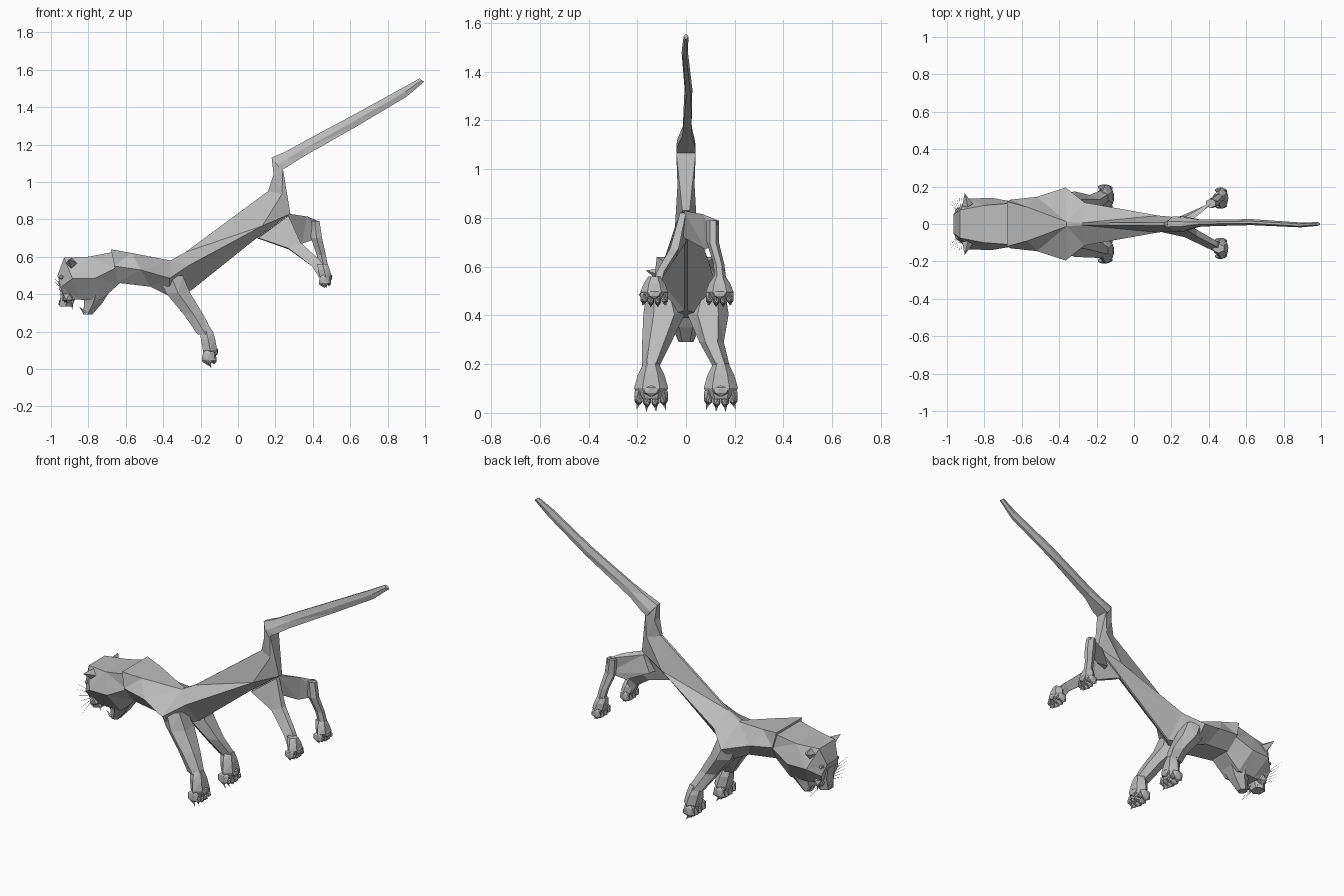
import bpy, bmesh, math
from mathutils import Vector

cube = bpy.data.objects.get("Cube")
if cube:
    bpy.data.objects.remove(cube)

fur = bpy.data.materials.new("plain grey")
fur.use_nodes = True
fur.diffuse_color = (0.5, 0.5, 0.5, 1)
fur.node_tree.nodes["Principled BSDF"].inputs["Base Color"].default_value = (0.5, 0.5, 0.5, 1)


def finish(bm, name):
    bmesh.ops.recalc_face_normals(bm, faces=bm.faces)
    mesh = bpy.data.meshes.new(name)
    bm.to_mesh(mesh)
    bm.free()
    mesh.materials.append(fur)
    obj = bpy.data.objects.new(name, mesh)
    bpy.context.collection.objects.link(obj)


def skin(bm, rings):
    """Join point rings into a closed, triangulated tube."""
    loops = [[bm.verts.new(p) for p in ring] for ring in rings]
    faces = []
    for a, b in zip(loops, loops[1:]):
        for i in range(len(a)):
            j = (i + 1) % len(a)
            faces.append(bm.faces.new((a[i], a[j], b[j], b[i])))
    faces += [bm.faces.new(loops[0]), bm.faces.new(loops[-1])]
    bmesh.ops.triangulate(bm, faces=faces)


def trunk_ring(xt, zt, wt, xb, zb, wb, wm, y=0, lift=0):
    """Six-sided section: top point, bottom point, half widths, height shift of the side ridge."""
    xm, zm = (xt + xb) / 2, (zt + zb) / 2 + lift
    right = [(xt, y - wt, zt), (xm, y - wm, zm), (xb, y - wb, zb)]
    left = [(x, 2 * y - py, z) for x, py, z in reversed(right)]
    return right + left


def limb_ring(x, y, z, rx, ry, sides=6):
    return [(x + rx * math.cos(t), y + ry * math.sin(t), z)
            for t in (math.tau * (i + 0.5) / sides for i in range(sides))]


def loft(name, rings):
    bm = bmesh.new()
    skin(bm, rings)
    finish(bm, name)


def spike(bm, base, tip, radius, sides=4):
    """Tapering point used for claws, teeth, ears and whiskers."""
    base, tip = Vector(base), Vector(tip)
    turn = (tip - base).to_track_quat("Z", "Y")
    rim = [bm.verts.new(base + turn @ Vector((radius * math.cos(t), radius * math.sin(t), 0)))
           for t in (math.tau * i / sides for i in range(sides))]
    top = bm.verts.new(tip)
    bm.faces.new(rim)
    for i in range(sides):
        bm.faces.new((rim[i], rim[(i + 1) % sides], top))


def ball(bm, centre, size):
    made = bmesh.ops.create_icosphere(bm, subdivisions=1, radius=1)["verts"]
    for v in made:
        v.co = Vector(centre) + Vector(a * b for a, b in zip(v.co, size))


def paw(name, x, y, z, s, h):
    """Hanging paw of width scale s and height h: wrist, four clawed toes, pads."""
    bm = bmesh.new()
    skin(bm, [limb_ring(x - .02 * s, y, z + h, .040 * s, .030 * s),
              limb_ring(x - .01 * s, y, z + .77 * h, .044 * s, .054 * s),
              limb_ring(x, y, z + .5 * h, .044 * s, .070 * s),
              limb_ring(x, y, z + .28 * h, .030 * s, .050 * s)])
    for i in range(4):
        off = (i - 1.5) * .035 * s
        drop = abs(i - 1.5) * .008 * s
        ball(bm, (x - .008 * s, y + off, z + .27 * h + drop), (.040 * s, .019 * s, .042 * s))
        ball(bm, (x + .022 * s, y + off * .9, z + .2 * h + drop), (.016 * s, .014 * s, .02 * s))
        spike(bm, (x - .01 * s, y + off, z + .14 * h + drop), (x + .01 * s, y + off * 1.15, z + drop), .009 * s)
    ball(bm, (x + .03 * s, y, z + .45 * h), (.016 * s, .04 * s, .026 * s))
    finish(bm, name)


# Neck, chest, waist, rump
loft("body", [trunk_ring(*r) for r in (
    (-.68, .64, .12, -.64, .46, .07, .13),
    (-.57, .62, .09, -.47, .44, .08, .145),
    (-.36, .58, .012, -.37, .39, .10, .195),
    (-.28, .625, .006, -.25, .42, .006, .115, 0, .03),
    (.16, .95, .008, .10, .70, .006, .045, 0, -.06),
    (.19, 1.04, .025, .28, .83, .015, .035),
    (.18, 1.13, .015, .24, 1.07, .04, .03))])

# Bent tail root and long straight tail
loft("tail", [trunk_ring(*r) for r in (
    (.18, 1.13, .015, .23, 1.06, .04, .04),
    (.26, 1.165, .012, .27, 1.085, .04, .035),
    (.35, 1.215, .005, .35, 1.135, .02, .018, .005),
    (.62, 1.36, .006, .64, 1.30, .01, .016, .01),
    (.88, 1.503, .006, .90, 1.455, .007, .013, -.005),
    (.97, 1.553, .004, .995, 1.535, .004, .01, 0))])

# Head block, brow and face
loft("head", [trunk_ring(*r) for r in (
    (-.67, .625, .11, -.63, .46, .06, .12),
    (-.80, .60, .10, -.73, .37, .06, .14),
    (-.93, .595, .075, -.84, .37, .055, .135),
    (-.965, .50, .05, -.93, .375, .045, .08))])
loft("muzzle", [limb_ring(-.905, 0, .47, .065, .075), limb_ring(-.905, 0, .40, .05, .065),
                limb_ring(-.92, 0, .335, .04, .045)])
loft("lower_jaw", [limb_ring(-.755, 0, .42, .085, .09), limb_ring(-.775, 0, .35, .055, .055),
                   limb_ring(-.805, 0, .29, .028, .03)])
bm = bmesh.new()
ball(bm, (-.942, 0, .355), (.02, .028, .024))
finish(bm, "nose")

# Small facial parts, mirrored
ears, eyes, teeth, whiskers = (bmesh.new() for _ in range(4))
for side in (-1, 1):
    spike(ears, (-.89, side * .10, .565), (-.905, side * .165, .585), .03)
    ball(eyes, (-.94, side * .07, .49), (.018, .018, .014))
    ball(eyes, (-.91, side * .045, .385), (.034, .035, .035))
    spike(teeth, (-.89, side * .03, .365), (-.885, side * .03, .315), .01)
    spike(teeth, (-.82, side * .025, .30), (-.85, side * .025, .335), .009)
    for i in range(6):
        z = .37 + .012 * i
        spike(whiskers, (-.93, side * .05, z), (-.92 - .016 * i, side * (.175 - .008 * i), .33 + .035 * i), .0018, 3)
finish(ears, "ears")
finish(eyes, "eyes_and_whisker_pads")
finish(teeth, "teeth")
finish(whiskers, "whiskers")

# Front legs growing out of the shoulder, the left one held closer in
for label, side, mid_y, mid_r in (("right", -1, .12, .06), ("left", 1, .105, .05)):
    loft("front_leg_" + label, [limb_ring(x, side * y, z, rx, ry) for x, y, z, rx, ry in (
        (-.36, .10, .50, .075, .06), (-.32, .09, .405, .075, .085),
        (-.237, mid_y, .29, .06, mid_r), (-.173, .147, .185, .05, .034))])
    paw("front_paw_" + label, -.15, side * .143, 0, 1, .205)

# Hind legs: one bent outward, one straight and trailing
loft("hind_leg_bent", [limb_ring(*r) for r in (
    (.41, .11, .79, .03, .025), (.42, .11, .70, .034, .025),
    (.445, .135, .61, .028, .022), (.47, .145, .50, .024, .026))])
loft("hind_thigh_bent", [
    [(.27, -.01, .83), (.26, .03, .82), (.22, .03, .72), (.21, -.01, .72)],
    [(.37, .07, .815), (.43, .13, .79), (.43, .12, .70), (.34, .08, .67)]])
loft("hind_leg_trailing", [
    [(.27, -.025, .82), (.27, 0, .82), (.10, 0, .70), (.11, -.035, .70)],
    [(.335, -.065, .675), (.335, -.03, .675), (.27, -.04, .64), (.27, -.07, .645)],
    [(.44, -.12, .58), (.44, -.09, .58), (.395, -.10, .55), (.395, -.13, .55)],
    [(.49, -.14, .50), (.49, -.11, .50), (.44, -.11, .48), (.44, -.15, .48)]])
paw("hind_paw_left", .468, .138, .43, .82, .13)
paw("hind_paw_right", .468, -.13, .43, .82, .13)
